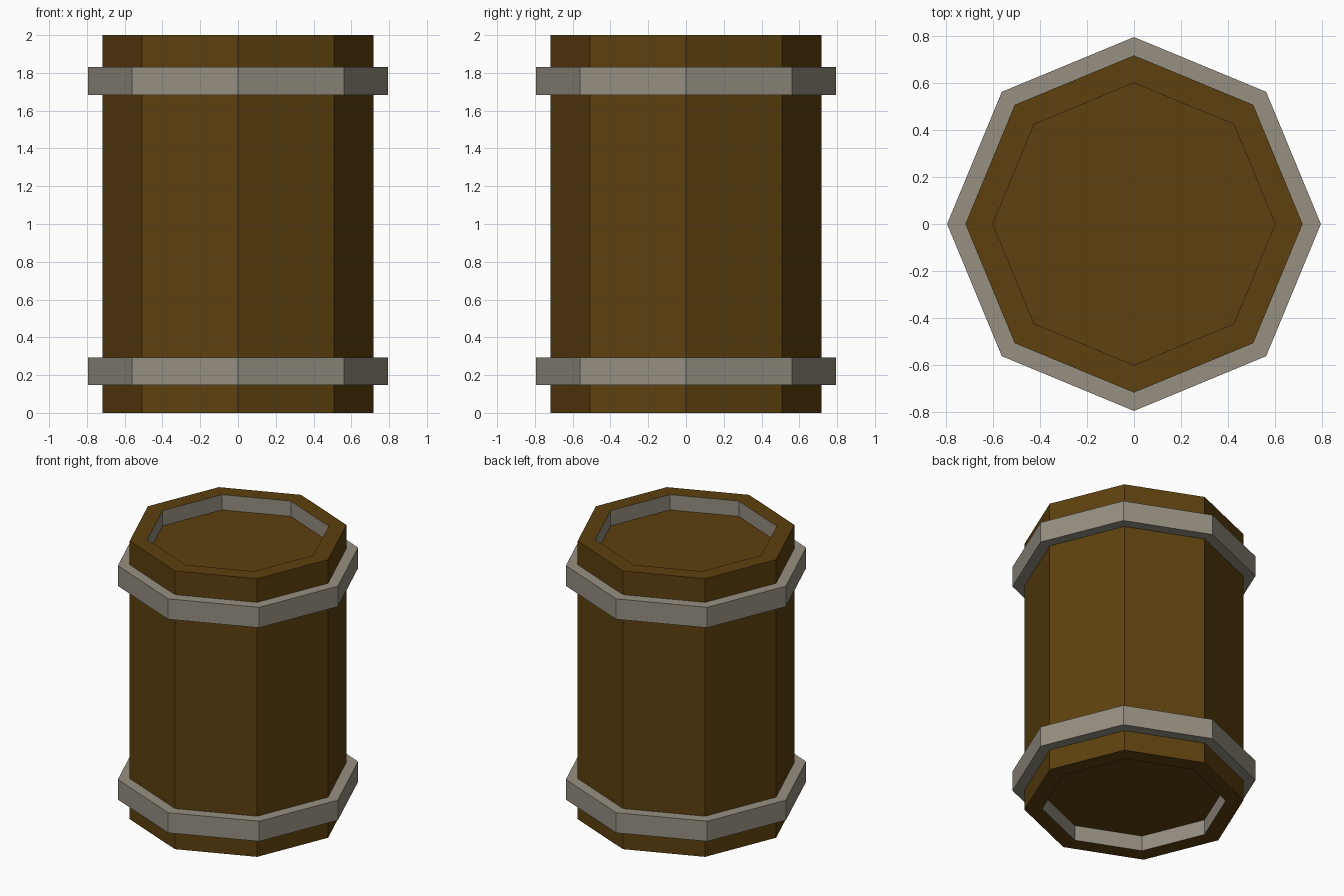
import bpy, bmesh, math

if "Cube" in bpy.data.objects:
    bpy.data.objects.remove(bpy.data.objects["Cube"])

SIDES = 8


def material(name, srgb):
    lin = [((c / 255 + 0.055) / 1.055) ** 2.4 if c > 10 else c / 255 / 12.92 for c in srgb]
    m = bpy.data.materials.new(name)
    m.diffuse_color = (*lin, 1)
    m.use_nodes = True
    m.node_tree.nodes["Principled BSDF"].inputs["Base Color"].default_value = m.diffuse_color
    return m


wood = material("brown_wood", (93, 64, 15))
metal = material("grey_metal", (150, 143, 129))


def lathe(name, profile, mats, metal_steps=(), closed=False):
    """Turn a (radius, z) profile into an eight-sided solid; r = 0 is not used, open ends are capped."""
    bm = bmesh.new()
    rings = [[bm.verts.new((r * math.cos(i * math.tau / SIDES),
                            r * math.sin(i * math.tau / SIDES), z)) for i in range(SIDES)]
             for r, z in profile]
    n = len(rings)
    for s in range(n if closed else n - 1):
        a, b = rings[s], rings[(s + 1) % n]
        for i in range(SIDES):
            j = (i + 1) % SIDES
            f = bm.faces.new((a[i], a[j], b[j], b[i]))
            f.material_index = 1 if s in metal_steps else 0
    if not closed:
        bm.faces.new(rings[0])
        bm.faces.new(rings[-1])
    bmesh.ops.recalc_face_normals(bm, faces=bm.faces)
    me = bpy.data.meshes.new(name)
    bm.to_mesh(me)
    bm.free()
    for m in mats:
        me.materials.append(m)
    ob = bpy.data.objects.new(name, me)
    bpy.context.collection.objects.link(ob)
    return ob


# Barrel body with recessed ends, whose inner walls are metal coloured
R, RI, D = 0.717, 0.6, 0.11
lathe("barrel_body",
      [(RI, D), (RI, 0), (R, 0), (R, 2), (RI, 2), (RI, 2 - D)],
      [wood, metal], metal_steps=(0, 4))

# Metal hoops
for name, z0, z1 in (("lower_hoop", 0.147, 0.292), ("upper_hoop", 1.683, 1.83)):
    lathe(name, [(R, z0), (0.795, z0), (0.795, z1), (R, z1)], [metal], closed=True)
